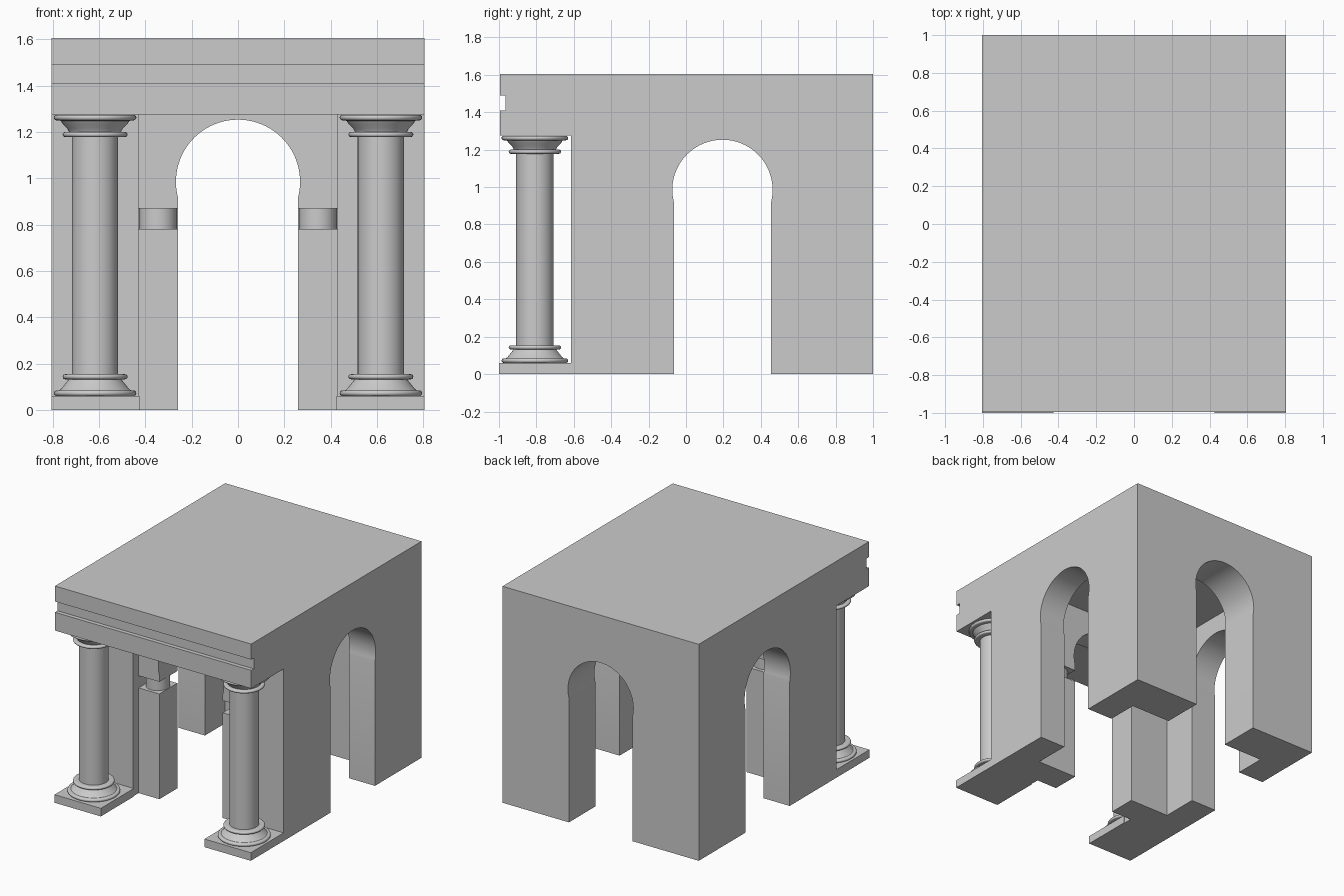
import bpy, bmesh
from math import cos, sin, pi, radians, asin
from mathutils import Matrix, Vector

if "Cube" in bpy.data.objects:
    bpy.data.objects.remove(bpy.data.objects["Cube"])

W = 0.805          # half width of the building
CY = 0.195         # y centre of the hall and side arches


def make(name, bm):
    bmesh.ops.recalc_face_normals(bm, faces=bm.faces)
    me = bpy.data.meshes.new(name)
    bm.to_mesh(me)
    bm.free()
    ob = bpy.data.objects.new(name, me)
    bpy.context.collection.objects.link(ob)
    return ob


def activate(ob):
    bpy.ops.object.select_all(action='DESELECT')
    ob.select_set(True)
    bpy.context.view_layer.objects.active = ob


def smooth(ob):
    activate(ob)
    bpy.ops.object.shade_smooth_by_angle(angle=radians(35))


def box(name, x0, x1, y0, y1, z0, z1):
    bm = bmesh.new()
    bmesh.ops.create_cube(bm, size=1)
    for v in bm.verts:
        v.co = Vector(((x0 + x1) / 2 + v.co.x * (x1 - x0),
                       (y0 + y1) / 2 + v.co.y * (y1 - y0),
                       (z0 + z1) / 2 + v.co.z * (z1 - z0)))
    return make(name, bm)


def extrude(name, pts, vec):
    bm = bmesh.new()
    f = bm.faces.new([bm.verts.new(p) for p in pts])
    r = bmesh.ops.extrude_face_region(bm, geom=[f])
    bmesh.ops.translate(bm, vec=vec, verts=[v for v in r['geom'] if isinstance(v, bmesh.types.BMVert)])
    return make(name, bm)


def lathe(name, prof, x, y, steps=48):
    bm = bmesh.new()
    vs = [bm.verts.new((r, 0, z)) for r, z in prof]
    es = [bm.edges.new(p) for p in zip(vs, vs[1:])]
    bmesh.ops.spin(bm, geom=vs + es, cent=(0, 0, 0), axis=(0, 0, 1), angle=2 * pi, steps=steps)
    bmesh.ops.remove_doubles(bm, verts=bm.verts, dist=1e-5)
    bmesh.ops.translate(bm, vec=(x, y, 0), verts=bm.verts)
    ob = make(name, bm)
    smooth(ob)
    return ob


def cut(ob, cutter):
    m = ob.modifiers.new('cut', 'BOOLEAN')
    m.operation, m.solver, m.object = 'DIFFERENCE', 'EXACT', cutter
    activate(ob)
    bpy.ops.object.modifier_apply(modifier=m.name)
    bpy.data.objects.remove(cutter)


# horseshoe arch outline: straight jambs and a circle slightly wider than them
def arch(half=0.26, r=0.268, zc=0.985, n=48):
    a0 = -asin((r * r - half * half) ** 0.5 / r)
    a1 = pi - a0
    ring = [(r * cos(a0 + (a1 - a0) * i / n), zc + r * sin(a0 + (a1 - a0) * i / n)) for i in range(n + 1)]
    return [(half, -0.1)] + ring + [(-half, -0.1)]


# building: side profile with the overhanging, grooved entablature
side = [(-.615, 0), (1, 0), (1, 1.605), (-.995, 1.605), (-.995, 1.49), (-.965, 1.49),
        (-.965, 1.41), (-.995, 1.41), (-.995, 1.275), (-.615, 1.275)]
hall = extrude('arched_hall', [(-W, y, z) for y, z in side], (2 * W, 0, 0))

# hollow interior, front recess, arches through both directions
cut(hall, box('cavity_cutter', -.59, .59, -.34, .69, -.1, 1.39))
cut(hall, box('recess_cutter', -.43, .43, -.7, -.55, -.1, 1.275))
cut(hall, extrude('front_arch_cutter', [(x, -.7, z) for x, z in arch()], (0, 1.9, 0)))
cut(hall, extrude('side_arch_cutter', [(-1, CY + y, z) for y, z in arch()], (2, 0, 0)))
for s in (-1, 1):
    xs = sorted((s * .2, s * .43))
    cut(hall, box('neck_cutter', xs[0], xs[1], -.6, -.3, .78, .87))
smooth(hall)


def bead(r, z, h):
    """Half-round moulding of outer radius r."""
    return [(r - h + h * cos(a), z + h * sin(a)) for a in [-pi / 2 + pi * i / 8 for i in range(9)]]


# column profile: base mouldings, shaft, flared capital
half_cap = [(.148, 1.248), (.140, 1.235), (.120, 1.215), (.112, 1.199)]
prof = [(0, .06)] + bead(.178, .072, .012) + [(.155, .084), (.147, .09), (.113, .132)]
prof += bead(.14, .143, .011) + [(.1, .154), (.1, 1.178)] + bead(.14, 1.189, .011)
prof += half_cap[::-1] + bead(.178, 1.262, .012) + [(0, 1.274)]

for s, side_name in ((-1, 'left'), (1, 'right')):
    lathe('column_' + side_name, prof, s * .617, -.808)
    xs = sorted((s * .425, s * W))
    box('plinth_' + side_name, xs[0], xs[1], -1, -.615, 0, .06)
    # round neck between the pier and the arch above
    lathe('pier_neck_' + side_name, [(0, .78), (.082, .78), (.082, .87), (0, .87)], s * .345, -.445)
